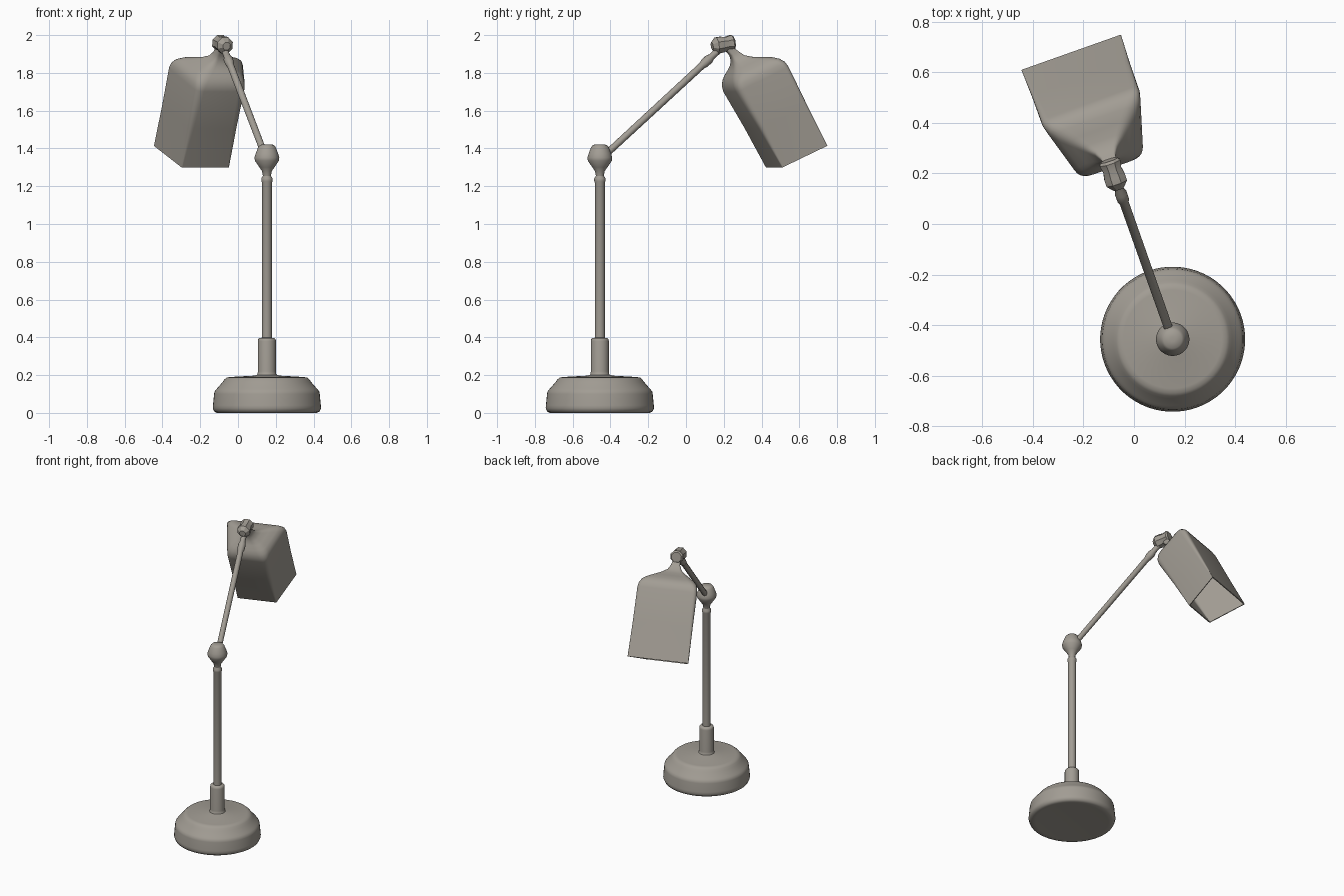
import bpy, bmesh, math
from mathutils import Vector

if "Cube" in bpy.data.objects:
    bpy.data.objects.remove(bpy.data.objects["Cube"])

metal = bpy.data.materials.new("warm_grey")
metal.diffuse_color = (0.36, 0.335, 0.295, 1)
metal.use_nodes = True
metal.node_tree.nodes["Principled BSDF"].inputs["Base Color"].default_value = metal.diffuse_color


def finish(name, rings, smooth=35):
    """Skin a stack of equal-sized vertex rings and close both ends."""
    bm = bmesh.new()
    loops = [[bm.verts.new(p) for p in ring] for ring in rings]
    n = len(loops[0])
    for a, b in zip(loops, loops[1:]):
        for i in range(n):
            j = (i + 1) % n
            bm.faces.new((a[i], a[j], b[j], b[i]))
    bm.faces.new(loops[0])
    bm.faces.new(loops[-1])
    bmesh.ops.recalc_face_normals(bm, faces=bm.faces)
    me = bpy.data.meshes.new(name)
    bm.to_mesh(me)
    bm.free()
    me.materials.append(metal)
    ob = bpy.data.objects.new(name, me)
    bpy.context.collection.objects.link(ob)
    bpy.ops.object.select_all(action='DESELECT')
    ob.select_set(True)
    bpy.context.view_layer.objects.active = ob
    bpy.ops.object.shade_smooth_by_angle(angle=math.radians(smooth))
    return ob


def lathe(name, profile, origin, axis=(0, 0, 1), seg=48, smooth=60):
    """Revolve (radius, height) points around an axis through origin."""
    q = Vector(axis).to_track_quat('Z', 'Y')
    rings = []
    for r, h in profile:
        ring = []
        for i in range(seg):
            a = math.tau * (i + 0.5) / seg
            ring.append(Vector(origin) + q @ Vector((r * math.cos(a), r * math.sin(a), h)))
        rings.append(ring)
    return finish(name, rings, smooth)


FOOT = Vector((0.153, -0.456, 0))

# Round weighted base
lathe("base", [(0.24, 0.002), (0.265, 0), (0.28, 0.008), (0.287, 0.025), (0.286, 0.04),
               (0.28, 0.1), (0.278, 0.112), (0.27, 0.123), (0.262, 0.132), (0.235, 0.163),
               (0.225, 0.177), (0.213, 0.187), (0.195, 0.19),
               (0.07, 0.197), (0.04, 0.205)], FOOT, seg=64)

# Collar and upright pole
lathe("collar", [(0.062, 0.19), (0.05, 0.205), (0.048, 0.22), (0.048, 0.38), (0.046, 0.39),
                 (0.04, 0.396), (0.026, 0.398)], FOOT, seg=32)
lathe("pole", [(0.027, 0.38), (0.027, 1.22), (0.03, 1.227), (0.03, 1.242), (0.021, 1.255),
               (0.021, 1.27)], FOOT, seg=24)

# Elbow knob on top of the pole
lathe("elbow_joint", [(0.021, 1.255), (0.026, 1.28), (0.04, 1.3), (0.064, 1.335), (0.066, 1.352),
                      (0.06, 1.372), (0.046, 1.408), (0.036, 1.419), (0.01, 1.422)], FOOT, seg=32)

# Slanted arm with a swollen end
start, end = Vector((0.15, -0.45, 1.345)), Vector((-0.057, 0.135, 1.885))
arm = end - start
L = arm.length
lathe("arm", [(0.018, 0), (0.019, L - 0.07), (0.024, L - 0.055), (0.025, L - 0.02),
              (0.018, L), (0.018, L + 0.05)], start, arm, seg=12)

# Shade frame: side axis, outward axis and length axis (pointing up to the neck)
turn, tilt = math.radians(19.5), math.radians(27)
side = Vector((math.cos(turn), math.sin(turn), 0))
out = Vector((-math.sin(turn), math.cos(turn), 0))
up = -out * math.sin(tilt) + Vector((0, 0, math.cos(tilt)))
deep = out * math.cos(tilt) + Vector((0, 0, math.sin(tilt)))
mouth = Vector((-0.211, 0.573, 1.357))

# Faceted knuckle joining arm and shade
lathe("shade_joint", [(0.022, -0.062), (0.046, -0.036), (0.046, -0.01), (0.04, 0.02),
                      (0.046, 0.05), (0.036, 0.06)],
      (-0.08, 0.196, 1.951), (-0.04, 0.12, 0.02), seg=8, smooth=30)


def section(t, s, far, near, r):
    """Trapezoid with rounded corners at distance t along the shade."""
    cs = [Vector((-0.21 * s, far)), Vector((0.21 * s, far)),
          Vector((0.133 * s, near)), Vector((-0.133 * s, near))]
    ring = []
    for i, c in enumerate(cs):
        p = c + (cs[i - 1] - c).normalized() * r
        q = c + (cs[(i + 1) % 4] - c).normalized() * r
        for k in range(6):
            f = k / 5
            w = p * (1 - f) ** 2 + c * 2 * f * (1 - f) + q * f * f
            ring.append(mouth + side * w.x + deep * w.y + up * t)
    return ring


# Hollow trapezoid shade that rounds over its shoulder into a thin neck
outer = [
    (0, 1, 0.127, -0.127, 0.005),
    (0.24, 1, 0.128, -0.144, 0.025),
    (0.47, 1.01, 0.13, -0.166, 0.04),
    (0.50, 0.99, 0.126, -0.162, 0.045),
    (0.525, 0.93, 0.112, -0.15, 0.05),
    (0.545, 0.81, 0.09, -0.134, 0.05),
    (0.567, 0.60, 0.05, -0.11, 0.04),
    (0.587, 0.40, 0.012, -0.093, 0.03),
    (0.61, 0.24, -0.016, -0.083, 0.02),
    (0.64, 0.16, -0.032, -0.078, 0.013),
    (0.68, 0.13, -0.05, -0.09, 0.01)]
inner = [(max(t - 0.008, 0), s * 0.965, far - 0.006, near + 0.006, r)
         for t, s, far, near, r in outer[:7]]
finish("shade", [section(*s) for s in inner[::-1] + outer], smooth=45)
